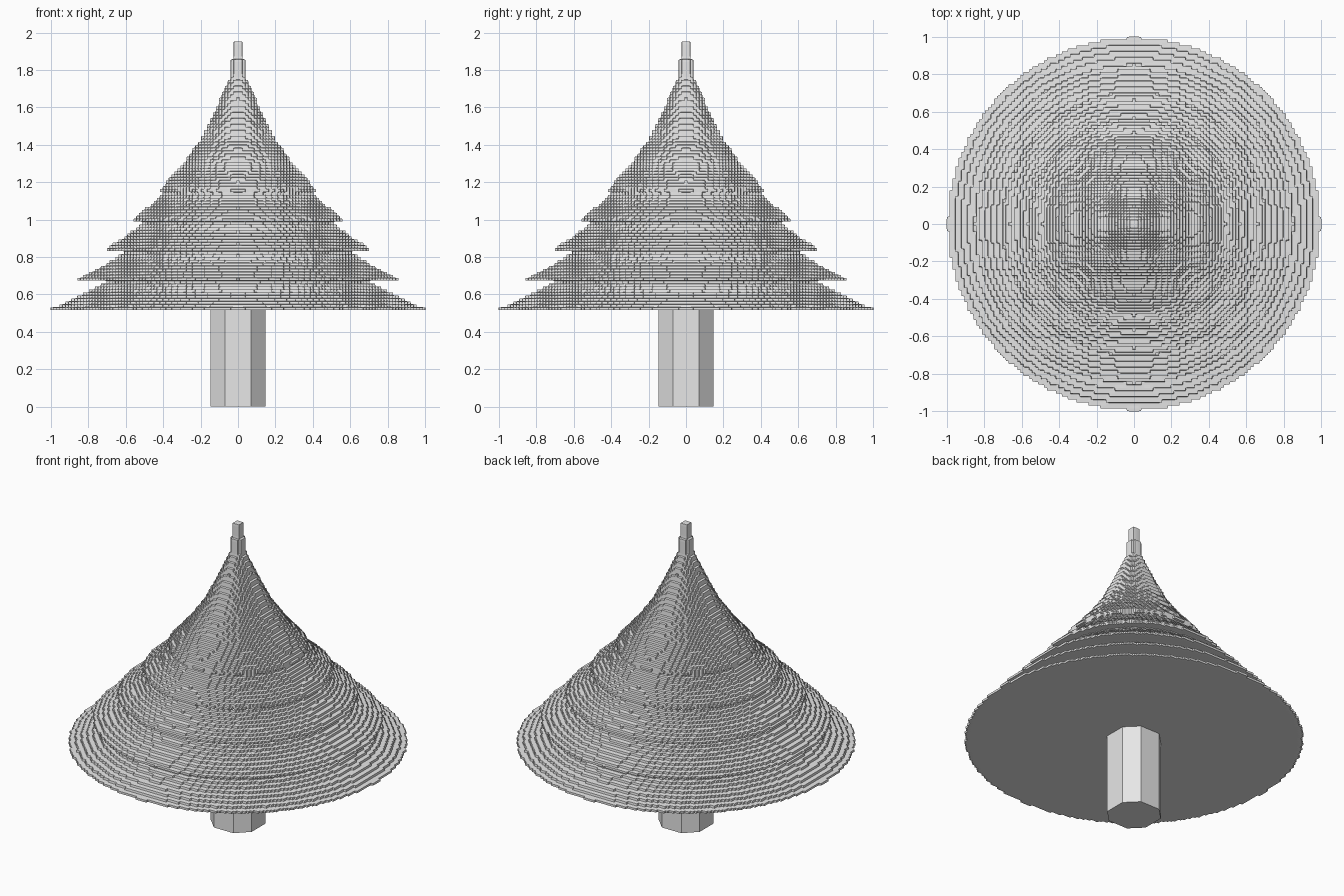
import bpy, bmesh, math

if "Cube" in bpy.data.objects:
    bpy.data.objects.remove(bpy.data.objects["Cube"])

grey = bpy.data.materials.new("light_grey")
grey.use_nodes = True
grey.diffuse_color = (0.8, 0.8, 0.8, 1)
for node in grey.node_tree.nodes:
    if node.type == 'BSDF_PRINCIPLED':
        node.inputs["Base Color"].default_value = (0.8, 0.8, 0.8, 1)


def add_object(name, bm):
    bmesh.ops.recalc_face_normals(bm, faces=bm.faces[:])
    mesh = bpy.data.meshes.new(name)
    bm.to_mesh(mesh)
    bm.free()
    mesh.materials.append(grey)
    obj = bpy.data.objects.new(name, mesh)
    bpy.context.collection.objects.link(obj)
    return obj


# Trunk: square post with wide chamfered corners
half, flat, top = 0.148, 0.07, 0.54
bm = bmesh.new()
corners = []
for sx, sy in ((1, 1), (-1, 1), (-1, -1), (1, -1)):
    pair = [(sx * half, sy * flat), (sx * flat, sy * half)]
    corners += pair if sx * sy > 0 else pair[::-1]
base = bm.faces.new([bm.verts.new((x, y, 0)) for x, y in corners])
side = bmesh.ops.extrude_face_region(bm, geom=[base], use_keep_orig=True)
bmesh.ops.translate(bm, vec=(0, 0, top),
                    verts=[v for v in side["geom"] if isinstance(v, bmesh.types.BMVert)])
add_object("trunk", bm)

# Foliage outline: overhanging flared tiers, then the pointed crown
profile = [(0, 0.508)]
rim, level, rise = 1.0, 0.508, 0.161
for tier in range(4):
    profile += [(rim, level), (rim, level + 0.014),
                (rim * 0.84, level + rise * 0.53),
                (rim * 0.70, level + rise)]
    rim -= 0.147
    level += rise
profile += [(rim, level), (rim, level + 0.014), (0.30, 1.29), (0.20, 1.43),
            (0.13, 1.57), (0.06, 1.72), (0.04, 1.77), (0.04, 1.86),
            (0.024, 1.865), (0.024, 1.96), (0, 1.96)]

bm = bmesh.new()
verts = [bm.verts.new((r, 0, z)) for r, z in profile]
edges = [bm.edges.new(pair) for pair in zip(verts, verts[1:])]
bmesh.ops.spin(bm, geom=verts + edges, cent=(0, 0, 0), axis=(0, 0, 1),
               angle=math.tau, steps=64)
bmesh.ops.remove_doubles(bm, verts=bm.verts[:], dist=0.0005)
foliage = add_object("foliage", bm)

# Stepped surface with softened step corners
steps = foliage.modifiers.new("steps", 'REMESH')
steps.mode = 'BLOCKS'
steps.octree_depth = 7
steps.scale = 0.99
steps.use_remove_disconnected = False
soften = foliage.modifiers.new("soften", 'SMOOTH')
soften.factor = 0.5
soften.iterations = 1
